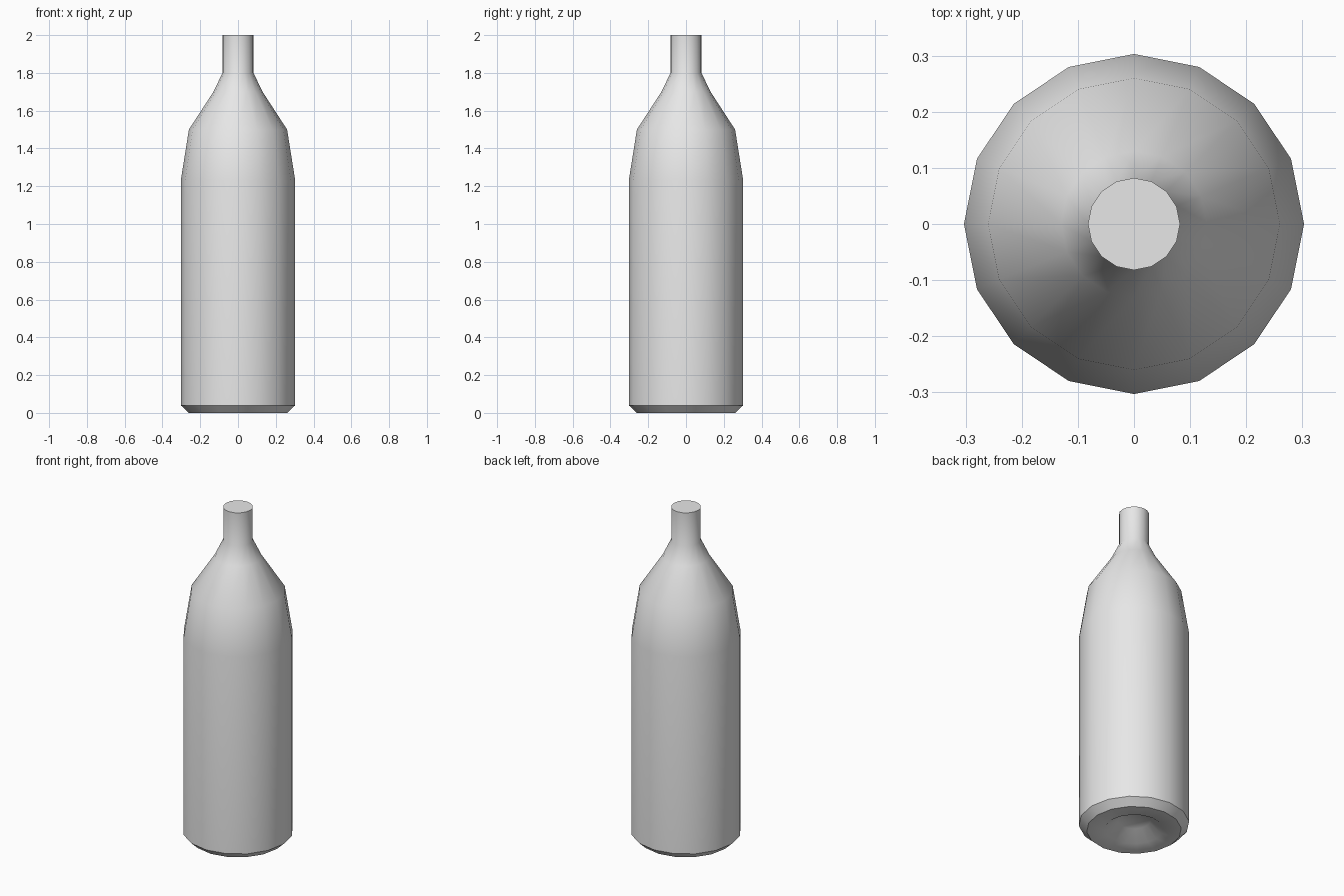
import bpy
import bmesh
from math import pi, cos, sin, radians

SIDES = 16

cube = bpy.data.objects.get("Cube")
if cube:
    bpy.data.objects.remove(cube, do_unlink=True)

# Plain grey material
grey = bpy.data.materials.new("light_grey")
grey.use_nodes = True
colour = (0.8, 0.8, 0.8, 1)
grey.diffuse_color = colour
grey.node_tree.nodes["Principled BSDF"].inputs["Base Color"].default_value = colour

# Bottle outline as (radius, height), from the hollow underside to the mouth
profile = [
    (0.09, 0.06), (0.16, 0.005), (0.26, 0.0),       # hollow and base
    (0.303, 0.04), (0.303, 1.23),                   # straight body
    (0.26, 1.5), (0.13, 1.7),                       # shoulder
    (0.082, 1.8), (0.082, 2.0),                     # neck
]


def ring(bm, radius, height):
    angles = [2 * pi * i / SIDES for i in range(SIDES)]
    return [bm.verts.new((radius * cos(a), radius * sin(a), height)) for a in angles]


def lathe(name, outline, material):
    bm = bmesh.new()
    rings = [ring(bm, r, z) for r, z in outline]
    for low, high in zip(rings, rings[1:]):
        for i in range(SIDES):
            j = (i + 1) % SIDES
            bm.faces.new((low[i], low[j], high[j], high[i]))
    # Closed hollow and flat mouth
    bm.faces.new(list(reversed(rings[0])))
    bm.faces.new(rings[-1])
    mesh = bpy.data.meshes.new(name)
    bm.to_mesh(mesh)
    bm.free()
    mesh.materials.append(material)
    obj = bpy.data.objects.new(name, mesh)
    bpy.context.collection.objects.link(obj)
    return obj


bottle = lathe("bottle", profile, grey)

# Smooth sides with a crisp mouth and lower rim
bpy.ops.object.select_all(action="DESELECT")
bottle.select_set(True)
bpy.context.view_layer.objects.active = bottle
bpy.ops.object.shade_smooth_by_angle(angle=radians(45))
